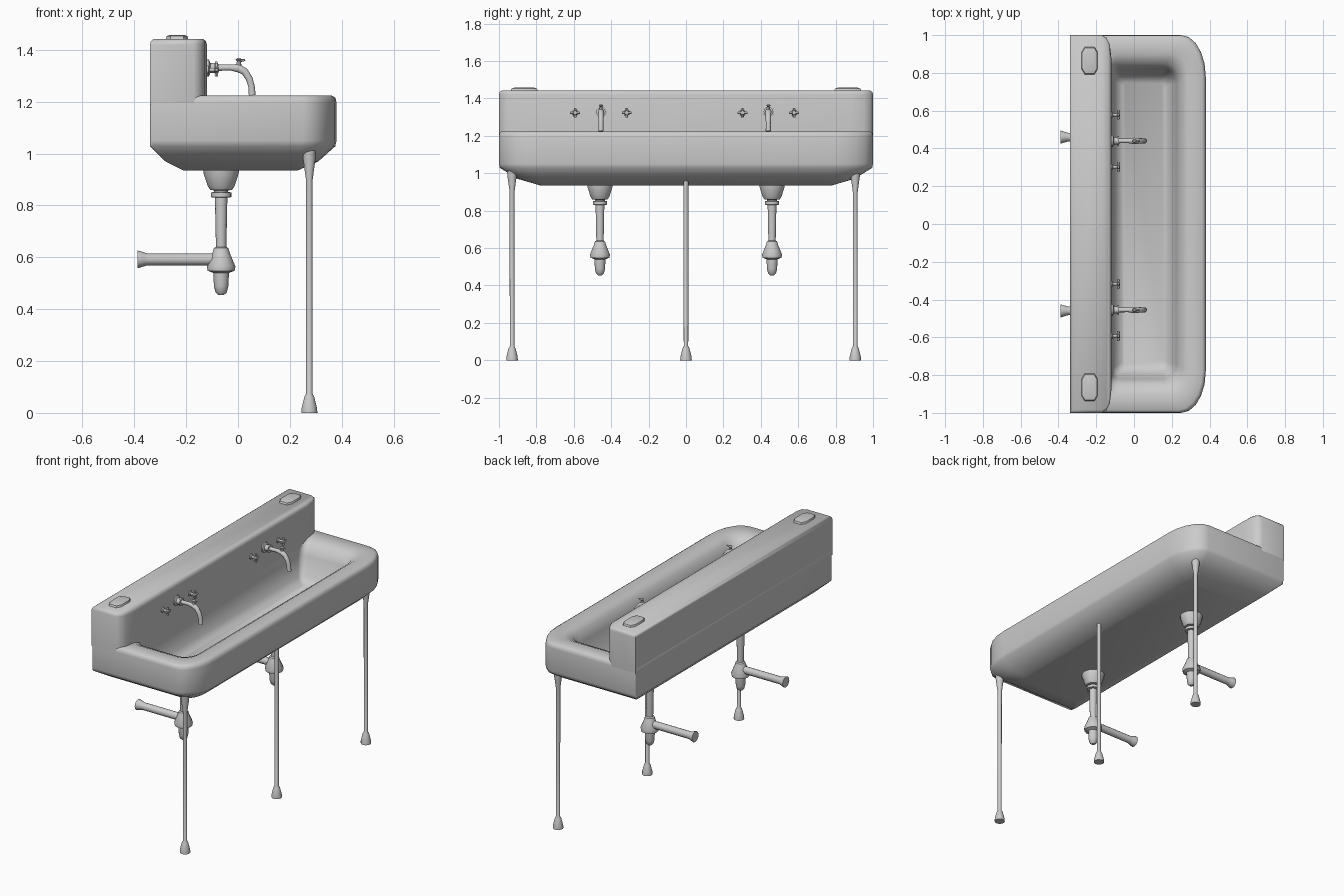
import bpy, bmesh
from math import sin, cos, pi, radians
from mathutils import Matrix, Vector


def finish(bm, name, angle=40):
    bmesh.ops.recalc_face_normals(bm, faces=bm.faces)
    me = bpy.data.meshes.new(name)
    bm.to_mesh(me)
    bm.free()
    ob = bpy.data.objects.new(name, me)
    bpy.context.collection.objects.link(ob)
    bpy.ops.object.select_all(action='DESELECT')
    ob.select_set(True)
    bpy.context.view_layer.objects.active = ob
    bpy.ops.object.shade_smooth_by_angle(angle=radians(angle))
    return ob


def loft(bm, rings, cap=True):
    loops = [[bm.verts.new(p) for p in r] for r in rings]
    n = len(loops[0])
    for a, b in zip(loops, loops[1:]):
        for i in range(n):
            j = (i + 1) % n
            bm.faces.new((a[i], a[j], b[j], b[i]))
    if cap:
        bm.faces.new(loops[0][::-1])
        bm.faces.new(loops[-1])


def lathe(name, profile, origin, axis=(0, 0, 1), sides=12, angle=40):
    # profile: (radius, distance along axis)
    rot = Vector((0, 0, 1)).rotation_difference(Vector(axis)).to_matrix()
    bm = bmesh.new()
    loft(bm, [[Vector(origin) + rot @ Vector((r * cos(2 * pi * i / sides), r * sin(2 * pi * i / sides), h))
               for i in range(sides)] for r, h in profile])
    return finish(bm, name, angle)


def tub_ring(x0, x1, yh, z, back_r, rx, ry, n=5):
    # rounded rectangle with elliptical front corners
    pts = []
    corners = [(x1, yh, rx, ry, 0), (x0, yh, back_r, back_r, 1),
               (x0, -yh, back_r, back_r, 2), (x1, -yh, rx, ry, 3)]
    for x, y, a, b, q in corners:
        cx = x - a if x == x1 else x + a
        cy = y - b if y > 0 else y + b
        for i in range(n + 1):
            t = (q + i / n) * pi / 2
            pts.append((cx + a * cos(t), cy + b * sin(t), z))
    return pts


# Basin: underside, outer wall, rolled rim, inner wall, floor
bm = bmesh.new()
loft(bm, [tub_ring(*r) for r in [
    (-0.21, 0.23, 0.78, 0.935, 0.01, 0.03, 0.03),
    (-0.28, 0.31, 0.90, 0.970, 0.01, 0.08, 0.13),
    (-0.34, 0.375, 0.995, 1.028, 0.01, 0.13, 0.21),
    (-0.34, 0.38, 1.00, 1.050, 0.01, 0.13, 0.22),
    (-0.34, 0.38, 1.00, 1.195, 0.01, 0.13, 0.22),
    (-0.34, 0.376, 0.997, 1.215, 0.01, 0.13, 0.22),
    (-0.335, 0.362, 0.985, 1.224, 0.01, 0.13, 0.21),
    (-0.125, 0.285, 0.90, 1.222, 0.04, 0.09, 0.12),
    (-0.122, 0.250, 0.85, 1.200, 0.04, 0.08, 0.10),
    (-0.118, 0.225, 0.82, 1.140, 0.04, 0.07, 0.08),
    (-0.105, 0.200, 0.79, 1.020, 0.03, 0.05, 0.05),
    (-0.060, 0.160, 0.75, 0.985, 0.02, 0.03, 0.03)]])
finish(bm, "basin", 50)

# Backsplash with rounded front corners and softened top
half = [(-0.34, 1.0), (-0.17, 1.0), (-0.145, 0.985), (-0.128, 0.95), (-0.12, 0.88)]
plan = half + [(x, -y) for x, y in reversed(half)]


def inset(d):
    return [(max(-0.34 + d, min(x, -0.12 - d)), y * (1 - d)) for x, y in plan]


bm = bmesh.new()
loft(bm, [[(x, y, z) for x, y in inset(d)] for d, z in
          [(0, 1.19), (0, 1.42), (0.004, 1.434), (0.015, 1.442)]])
finish(bm, "backsplash", 50)

# Raised pads on the backsplash top
for y in (-0.865, 0.865):
    bm = bmesh.new()
    loft(bm, [[(-0.235 + sx * w, y + sy * h, z) for sx, sy in
               ((1, .6), (.6, 1), (-.6, 1), (-1, .6), (-1, -.6), (-.6, -1), (.6, -1), (1, -.6))]
              for w, h, z in ((0.045, 0.075, 1.435), (0.04, 0.068, 1.453), (0.03, 0.055, 1.457))])
    finish(bm, "top_pad")

# Legs with flared feet and tapered tops
for name, y, top in (("left_leg", -0.93, 1.04), ("middle_leg", 0, 0.96), ("right_leg", 0.905, 1.04)):
    flare = [(0.013, 0.90), (0.024, 0.98), (0.026, top)] if y else [(0.013, 0.93), (0.012, top)]
    lathe(name, [(0.031, 0), (0.030, 0.018), (0.019, 0.062), (0.012, 0.075)] + flare, (0.275, y, 0))

# Drain traps with wall pipes
for y in (-0.46, 0.46):
    lathe("drain_trap", [(0.07, 0.95), (0.068, 0.925), (0.052, 0.875), (0.042, 0.86), (0.027, 0.858),
                         (0.027, 0.852), (0.039, 0.85), (0.039, 0.832), (0.024, 0.83), (0.022, 0.73),
                         (0.020, 0.64), (0.028, 0.635), (0.034, 0.615), (0.055, 0.565), (0.052, 0.548),
                         (0.030, 0.540), (0.028, 0.49), (0.022, 0.465), (0.010, 0.454)], (-0.065, y, 0), sides=14)
    lathe("wall_pipe", [(0.023, 0), (0.023, 0.285), (0.026, 0.295), (0.034, 0.32), (0.034, 0.323)],
          (-0.065, y, 0.592), axis=(-1, 0, 0))

# Faucets: wall plate, curved spout, top lever and two cross knobs
for y in (-0.455, 0.44):
    lathe("faucet_plate", [(0.032, -0.01), (0.032, 0.008), (0.02, 0.013), (0.018, 0.03),
                           (0.025, 0.031), (0.025, 0.04), (0.014, 0.041)], (-0.12, y, 1.33), axis=(1, 0, 0))
    path = [(-0.12, 1.33), (-0.03, 1.332), (0.0, 1.33), (0.025, 1.317), (0.043, 1.29), (0.052, 1.26), (0.055, 1.225)]
    radii = [0.013, 0.012, 0.017, 0.015, 0.014, 0.013, 0.014]
    rings = []
    for i, ((x, z), r) in enumerate(zip(path, radii)):
        a, b = path[max(i - 1, 0)], path[min(i + 1, len(path) - 1)]
        t = Vector((b[0] - a[0], 0, b[1] - a[1])).normalized()
        side, up = Vector((0, 1, 0)), t.cross(Vector((0, 1, 0)))
        rings.append([Vector((x, y, z)) + r * (cos(k * pi / 5) * side + sin(k * pi / 5) * up) for k in range(10)])
    bm = bmesh.new()
    loft(bm, rings)
    finish(bm, "faucet_spout")
    lathe("faucet_lever", [(0.012, 0), (0.007, 0.022), (0.012, 0.027), (0.006, 0.033)], (0.003, y, 1.335), sides=8)
    lathe("lever_tip", [(0.006, 0), (0.004, 0.028)], (0.0, y, 1.357), axis=(1, 0, 0.15), sides=6)
    for ky in (y - 0.138, y + 0.138):
        lathe("knob_stem", [(0.018, -0.005), (0.016, 0.006), (0.008, 0.01), (0.008, 0.03),
                            (0.014, 0.034), (0.010, 0.046)], (-0.12, ky, 1.323), axis=(1, 0, 0), sides=10)
        for k in range(4):
            d = (0, cos(k * pi / 2), sin(k * pi / 2))
            lathe("knob_spoke", [(0.005, 0), (0.008, 0.02), (0.006, 0.026)], (-0.083, ky, 1.323), axis=d, sides=6)
